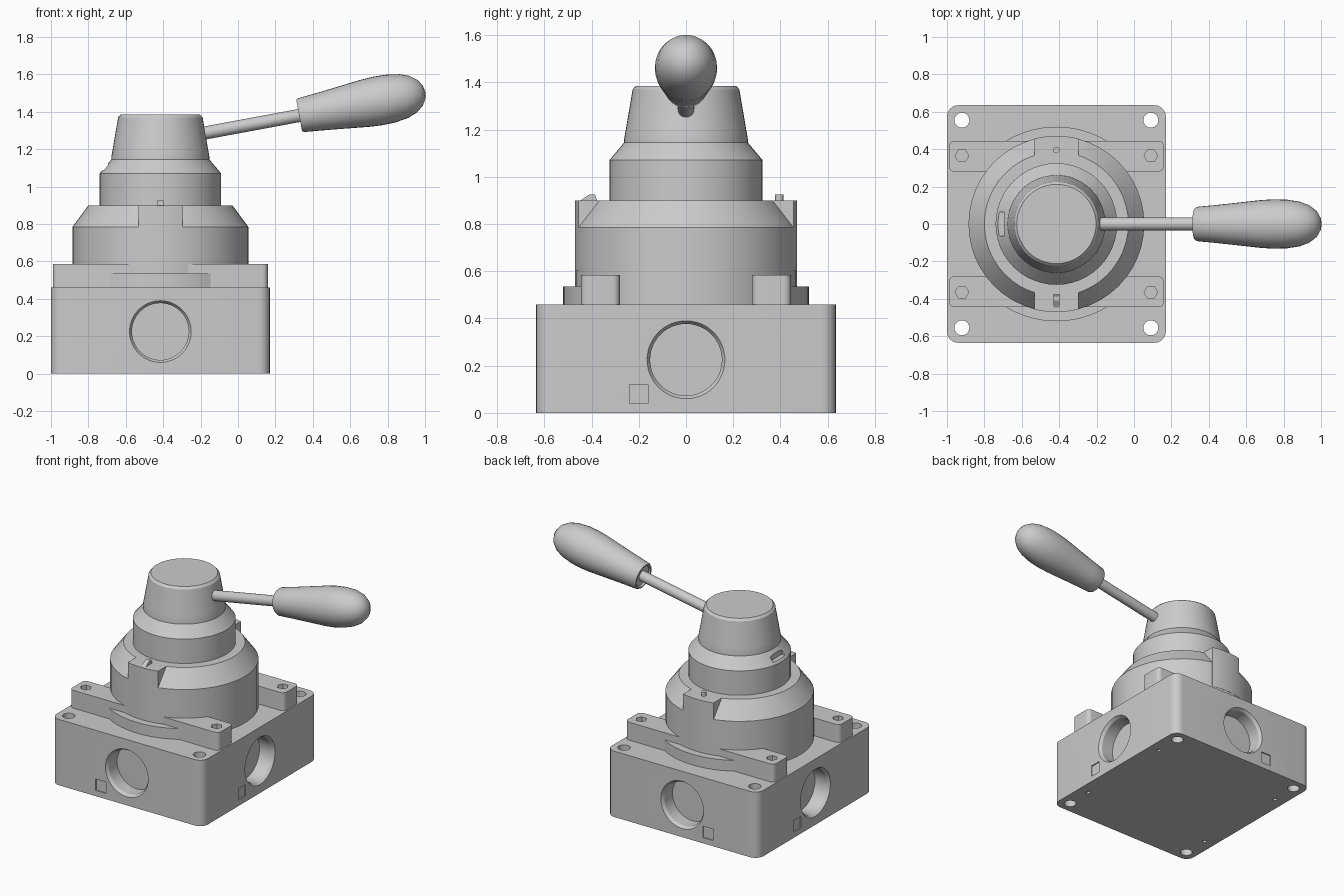
import bpy, bmesh
from math import cos, sin, pi, radians, sqrt
from mathutils import Matrix, Vector

if "Cube" in bpy.data.objects:
    bpy.data.objects.remove(bpy.data.objects["Cube"])

CX = -0.415  # vertical axis of the valve


def finish(name, bm, matrix=None):
    bmesh.ops.remove_doubles(bm, verts=bm.verts, dist=1e-5)
    bmesh.ops.recalc_face_normals(bm, faces=bm.faces)
    if matrix:
        bm.transform(matrix)
    me = bpy.data.meshes.new(name)
    bm.to_mesh(me)
    bm.free()
    ob = bpy.data.objects.new(name, me)
    bpy.context.collection.objects.link(ob)
    return ob


def lathe(name, profile, segs=48, matrix=None):
    """Revolve (radius, z) points that start and end on the axis."""
    bm = bmesh.new()
    rings = []
    for r, z in profile:
        if r == 0:
            rings.append([bm.verts.new((0, 0, z))] * segs)
        else:
            rings.append([bm.verts.new((r * cos(2 * pi * i / segs), r * sin(2 * pi * i / segs), z))
                          for i in range(segs)])
    for a, b in zip(rings, rings[1:]):
        for i in range(segs):
            j = (i + 1) % segs
            vs = list(dict.fromkeys((a[i], a[j], b[j], b[i])))
            bm.faces.new(vs)
    return finish(name, bm, matrix)


def prism(name, pts, z0, z1):
    bm = bmesh.new()
    lo = [bm.verts.new((x, y, z0)) for x, y in pts]
    hi = [bm.verts.new((x, y, z1)) for x, y in pts]
    bm.faces.new(lo[::-1])
    bm.faces.new(hi)
    n = len(pts)
    for i in range(n):
        bm.faces.new((lo[i], lo[(i + 1) % n], hi[(i + 1) % n], hi[i]))
    return finish(name, bm)


def rounded_rect(x0, x1, y0, y1, r, steps=6):
    pts = []
    corners = ((x1 - r, y1 - r), (x0 + r, y1 - r), (x0 + r, y0 + r), (x1 - r, y0 + r))
    for q, (cx, cy) in enumerate(corners):
        for s in range(steps + 1):
            a = pi / 2 * (q + s / steps)
            pts.append((cx + r * cos(a), cy + r * sin(a)))
    return pts


def box(name, x0, x1, y0, y1, z0, z1):
    return prism(name, [(x0, y0), (x1, y0), (x1, y1), (x0, y1)], z0, z1)


def cylinder(name, x, y, r, z0, z1, segs=24):
    return lathe(name, [(0, z0), (r, z0), (r, z1), (0, z1)], segs, Matrix.Translation((x, y, 0)))


def cut(ob, cutters):
    bpy.context.view_layer.objects.active = ob
    for c in cutters:
        m = ob.modifiers.new("cut", 'BOOLEAN')
        m.operation, m.solver, m.object = 'DIFFERENCE', 'EXACT', c
        bpy.ops.object.modifier_apply(modifier=m.name)
        bpy.data.objects.remove(c)


# Base block with corner holes, screw holes, four ports and label recesses
base = prism("base_block", rounded_rect(-1, 0.17, -0.635, 0.635, 0.06), 0, 0.46)
cutters = []
for x in (-0.92, 0.09):
    for s in (-1, 1):
        cutters.append(cylinder("corner_hole", x, s * 0.555, 0.04, -0.1, 0.6))
        cutters.append(cylinder("screw_hole", x, s * 0.365, 0.013, -0.1, 0.3, 12))
port = [(0, -0.05), (0.165, -0.05), (0.165, 0.0), (0.152, 0.02), (0.152, 0.11), (0, 0.11)]
# outward angle, distance of the face from the axis, sideways shift of the label
for ang, dist, side in ((-90, 0.635, -1), (0, 0.585, -1), (90, 0.635, 1), (180, 0.585, -1)):
    face = (Matrix.Translation((CX, 0, 0)) @ Matrix.Rotation(radians(ang), 4, 'Z')
            @ Matrix.Translation((dist, 0, 0)))
    inward = face @ Matrix.Translation((0, 0, 0.225)) @ Matrix.Rotation(-pi / 2, 4, 'Y')
    cutters.append(lathe("port_cutter", port, 48, inward))
    label = box("label_cutter", -0.008, 0.05, side * 0.2 - 0.04, side * 0.2 + 0.04, 0.04, 0.12)
    label.data.transform(face)
    cutters.append(label)
cut(base, cutters)

# Mounting bars, skirts, index blocks and pins on the front and back
for s, tag in ((-1, "front"), (1, "back")):
    y0, y1 = sorted((s * 0.28, s * 0.445))
    bar = prism("mounting_bar_" + tag, rounded_rect(-0.99, 0.16, y0, y1, 0.03), 0.46, 0.585)
    cut(bar, [cylinder("hex_cutter", x, s * 0.365, 0.036, 0.53, 0.7, 6) for x in (-0.92, 0.09)])

    def arc(half, r, inner, n=12):
        xs = [half * (2 * i / n - 1) for i in range(n + 1)]
        return ([(CX + x, s * sqrt(r * r - x * x)) for x in xs]
                + [(CX + half, s * inner), (CX - half, s * inner)])

    prism("skirt_" + tag, arc(0.268, 0.52, 0.4, 16), 0.46, 0.535)
    prism("index_block_" + tag, arc(0.117, 0.471, 0.33), 0.6, 0.9)
    if s > 0:
        cylinder("index_pin_back", CX, 0.395, 0.017, 0.89, 0.925, 16)
    else:
        # Raised wedge-shaped pointer
        bm = bmesh.new()
        w = 0.016
        ends = [[bm.verts.new((CX + x, y, z)) for y, z in
                 ((-0.455, 0.895), (-0.375, 0.895), (-0.385, 0.925), (-0.41, 0.925))]
                for x in (-w, w)]
        for e in ends:
            bm.faces.new(e)
        for i in range(4):
            j = (i + 1) % 4
            bm.faces.new((ends[0][i], ends[0][j], ends[1][j], ends[1][i]))
        finish("index_pointer_front", bm)

# Turned housing, collar and knob
axis = Matrix.Translation((CX, 0, 0))
lathe("housing", [(0, 0.46), (0.47, 0.46), (0.47, 0.785), (0.385, 0.9), (0, 0.9)], 48, axis)
collar = lathe("collar", [(0, 0.88), (0.325, 0.88), (0.325, 1.07), (0.262, 1.145), (0, 1.145)], 48, axis)
cut(collar, [box("notch_cutter", -0.8, -0.695, -0.065, 0.065, 1.085, 1.2)])
lathe("knob", [(0, 1.13), (0.262, 1.13), (0.262, 1.16), (0.255, 1.2), (0.226, 1.37),
               (0.212, 1.385), (0, 1.385)], 48, axis)

# Lever rod and grip along a tilted axis
tilt = Vector((0.675, 0, 0.125)).to_track_quat('Z', 'Y').to_matrix().to_4x4()
lever = Matrix.Translation((0.327, 0, 1.38)) @ tilt
lathe("lever_rod", [(0, -0.6), (0.035, -0.6), (0.035, 0.06), (0, 0.06)], 24, lever)
lathe("lever_grip", [(0, 0.012), (0.07, 0.012), (0.075, 0), (0.085, 0), (0.092, 0.012), (0.1, 0.1),
                     (0.116, 0.25), (0.128, 0.36), (0.132, 0.43), (0.13, 0.5), (0.119, 0.57),
                     (0.1, 0.62), (0.07, 0.659), (0.035, 0.68), (0, 0.686)], 32, lever)

# Smooth the curved walls and keep crisp edges
for ob in bpy.context.scene.objects:
    ob.select_set(True)
    bpy.context.view_layer.objects.active = ob
bpy.ops.object.shade_smooth_by_angle(angle=radians(25))
